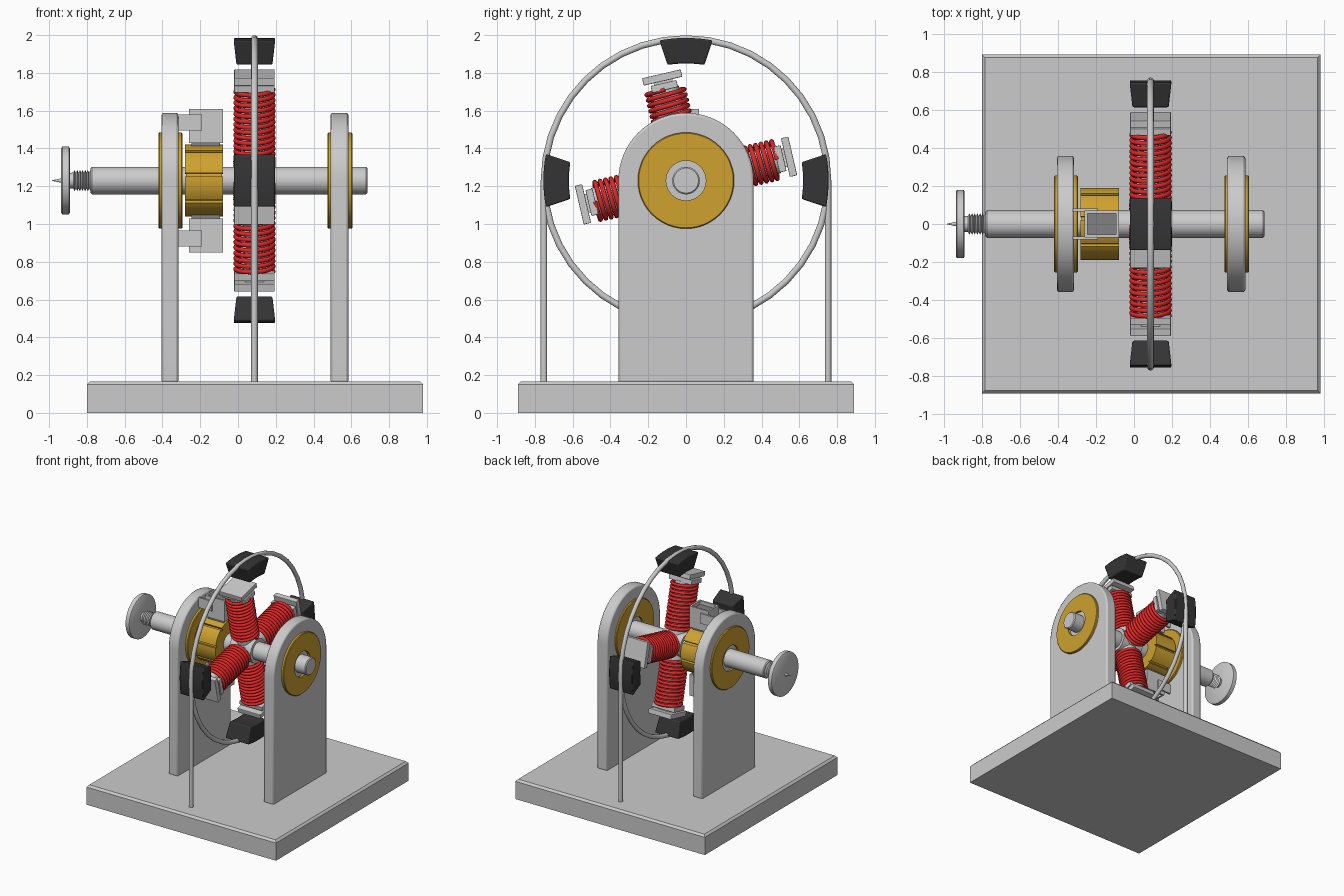
import bpy, bmesh
from math import sin, cos, pi, radians
from mathutils import Matrix, Vector

if "Cube" in bpy.data.objects:
    bpy.data.objects.remove(bpy.data.objects["Cube"])

AXLE_Z = 1.23      # height of the axle
ROTOR_X = 0.087    # plane of the coils, magnets and ring
TILT = radians(13)


def mat(name, rgb):
    m = bpy.data.materials.new(name)
    m.diffuse_color = (*rgb, 1)
    m.use_nodes = True
    m.node_tree.nodes["Principled BSDF"].inputs["Base Color"].default_value = m.diffuse_color
    return m


GOLD = mat("brass", (0.62, 0.36, 0.03))
RED = mat("red_wire", (0.8, 0.02, 0.02))
BLACK = mat("magnet_black", (0.035, 0.035, 0.035))
DARK = mat("brush_grey", (0.22, 0.22, 0.22))


def finish(name, bm, material=None, bevel=0.0, smooth=True):
    bmesh.ops.remove_doubles(bm, verts=bm.verts, dist=1e-5)
    bmesh.ops.recalc_face_normals(bm, faces=bm.faces)
    me = bpy.data.meshes.new(name)
    bm.to_mesh(me)
    bm.free()
    ob = bpy.data.objects.new(name, me)
    bpy.context.collection.objects.link(ob)
    if material:
        me.materials.append(material)
    if bevel:
        b = ob.modifiers.new("bevel", 'BEVEL')
        b.width, b.segments, b.limit_method = bevel, 2, 'ANGLE'
        b.angle_limit = radians(40)
    if smooth:
        bpy.ops.object.select_all(action='DESELECT')
        ob.select_set(True)
        bpy.context.view_layer.objects.active = ob
        bpy.ops.object.shade_smooth_by_angle(angle=radians(35))
    return ob


def box(name, lo, hi, material=None, bevel=0.0, turn=None):
    lo, hi = Vector(lo), Vector(hi)
    bm = bmesh.new()
    bmesh.ops.create_cube(bm, size=1)
    for v in bm.verts:
        v.co = Vector(((lo[i] + hi[i]) / 2 + v.co[i] * (hi[i] - lo[i]) for i in range(3)))
    if turn:
        bm.transform(turn)
    return finish(name, bm, material, bevel, smooth=False)


def lathe(name, profile, material=None, closed=False, turn=None, n=48):
    """Revolve (x, radius) points about the axle."""
    bm = bmesh.new()
    rings = [[bm.verts.new((x, r * cos(2 * pi * k / n), AXLE_Z + r * sin(2 * pi * k / n)))
              for k in range(n)] for x, r in profile]
    pairs = list(zip(rings, rings[1:])) + ([(rings[-1], rings[0])] if closed else [])
    for a, b in pairs:
        for k in range(n):
            bm.faces.new((a[k], a[(k + 1) % n], b[(k + 1) % n], b[k]))
    if not closed:
        bm.faces.new(rings[0])
        bm.faces.new(rings[-1])
    if turn:
        bm.transform(turn)
    return finish(name, bm, material)


def prism(name, back, front, material=None, bevel=0.0):
    """Join two matching outlines into a solid."""
    bm = bmesh.new()
    a = [bm.verts.new(p) for p in back]
    b = [bm.verts.new(p) for p in front]
    bm.faces.new(a)
    bm.faces.new(b)
    for i in range(len(a)):
        j = (i + 1) % len(a)
        bm.faces.new((a[i], a[j], b[j], b[i]))
    return finish(name, bm, material, bevel)


def wire(name, pts, radius, material=None, cyclic=False, res=3):
    cu = bpy.data.curves.new(name, 'CURVE')
    cu.dimensions, cu.bevel_depth, cu.bevel_resolution = '3D', radius, res
    cu.use_fill_caps = True
    sp = cu.splines.new('POLY')
    sp.points.add(len(pts) - 1)
    for p, co in zip(sp.points, pts):
        p.co = (*co, 1)
    sp.use_cyclic_u = cyclic
    ob = bpy.data.objects.new(name, cu)
    bpy.context.collection.objects.link(ob)
    if material:
        cu.materials.append(material)
    bpy.ops.object.select_all(action='DESELECT')
    ob.select_set(True)
    bpy.context.view_layer.objects.active = ob
    bpy.ops.object.convert(target='MESH')
    bpy.ops.object.shade_smooth_by_angle(angle=radians(50))


def polar(x, r, a):
    return (x, -r * sin(a), AXLE_Z + r * cos(a))


# base with chamfered top
bx0, bx1, by = -0.8, 0.98, 0.89
prism("base_lower", [(bx0, -by, 0), (bx1, -by, 0), (bx1, by, 0), (bx0, by, 0)],
      [(bx0, -by, .15), (bx1, -by, .15), (bx1, by, .15), (bx0, by, .15)])
c = 0.016
prism("base_top", [(bx0, -by, .15), (bx1, -by, .15), (bx1, by, .15), (bx0, by, .15)],
      [(bx0 + c, c - by, .167), (bx1 - c, c - by, .167), (bx1 - c, by - c, .167), (bx0 + c, by - c, .167)])

# round-topped supports and brass bearings
for side, x0, x1 in (("left", -0.405, -0.315), ("right", 0.49, 0.585)):
    arc = [(0.358 * cos(pi * k / 32), AXLE_Z + 0.358 * sin(pi * k / 32)) for k in range(33)]
    outline = [(-0.358, 0.16), (0.358, 0.16)] + arc
    prism(side + "_support", [(x0, *p) for p in outline], [(x1, *p) for p in outline], bevel=0.012)
    lathe(side + "_bearing", [(x0 - .015, .105), (x0 - .015, .25), (x0 - .01, .255),
                              (x1 + .015, .255), (x1 + .02, .25), (x1 + .02, .105)], GOLD, closed=True)

# axle, threaded end, handwheel
lathe("axle", [(-0.78, .066), (-0.773, .073), (0.678, .073), (0.685, .066)])
thread = [(-0.9, 0.04)]
for k in range(7):
    thread += [(-0.872 + k * .014, .042), (-0.865 + k * .014, .056)]
lathe("threaded_end", thread + [(-0.77, .042)], n=32)
lathe("handwheel", [(-0.936, .17), (-0.93, .18), (-0.896, .18), (-0.89, .17)])
lathe("handwheel_point", [(-0.985, .001), (-0.935, .012)], n=16)

# commutator: core and brass segments
lathe("commutator_core", [(-0.275, .17), (-0.085, .17)], GOLD)
N = 8
for s in range(N):
    mid, half = TILT + 2 * pi * s / N, pi / N - 0.05
    ang = [mid + half * (k / 4 - 1) for k in range(9)]
    outline = [(.19, a) for a in ang] + [(.16, a) for a in reversed(ang)]
    prism(f"commutator_segment_{s + 1}", [polar(-.28, *p) for p in outline],
          [polar(-.08, *p) for p in outline], GOLD)

# brush holders above and below the commutator
for side, flip in (("upper", 1), ("lower", -1)):
    M = Matrix.Translation((0, 0, AXLE_Z)) @ Matrix.Diagonal((1, 1, flip, 1))
    for i, y in enumerate((-.07, .055)):
        box(f"{side}_brush_wall_{i + 1}", (-.26, y, .2), (-.08, y + .015, .38), turn=M)
        y2 = y - .012 if i == 0 else y + .012
        box(f"{side}_brush_arm_{i + 1}", (-.32, y2, .265), (-.19, y2 + .015, .35), turn=M)
    box(side + "_brush_back_wall", (-.26, -.06, .2), (-.245, .06, .38), turn=M)
    box(side + "_brush_front_wall", (-.095, -.06, .2), (-.08, .06, .38), turn=M)
    box(side + "_brush", (-.245, -.055, .175), (-.095, .055, .35), DARK, turn=M)

# rotor hub, four cores with poles and windings
lathe("rotor_hub", [(ROTOR_X - .1, .1), (ROTOR_X + .1, .1)])
to_x = Matrix.Translation((0, 0, -AXLE_Z))
for q in range(4):
    R = (Matrix.Translation((ROTOR_X, 0, AXLE_Z)) @ Matrix.Rotation(TILT + q * pi / 2, 4, 'X'))
    up = R @ Matrix.Rotation(-pi / 2, 4, 'Y') @ to_x
    lathe(f"coil_core_{q + 1}", [(.05, .075), (.5, .075)], turn=up, n=24)
    box(f"pole_neck_{q + 1}", (-.107, -.07, .492), (.107, .07, .53), turn=R, bevel=.004)
    box(f"pole_stem_{q + 1}", (-.05, -.05, .5), (.05, .05, .55), turn=R)
    box(f"pole_plate_{q + 1}", (-.107, -.105, .54), (.107, .105, .58), turn=R, bevel=.004)
    turns, seg = 13, 24
    helix = [R @ Vector((.1 * cos(2 * pi * k / seg), .1 * sin(2 * pi * k / seg),
                         .115 + .38 * k / (turns * seg))) for k in range(turns * seg + 1)]
    wire(f"winding_{q + 1}", helix, .0125, RED, res=2)

# four tapered arc magnets
for q in range(4):
    a0 = q * pi / 2
    t = [k / 4 - 1 for k in range(9)]
    outer = [(.755, a0 + .187 * k, .11) for k in t]
    inner = [(.62, a0 + .158 * k, .095) for k in reversed(t)]
    prism(f"magnet_{q + 1}", [polar(ROTOR_X - w, r, a) for r, a, w in outer + inner],
          [polar(ROTOR_X + w, r, a) for r, a, w in outer + inner], BLACK, bevel=.008)

# magnet ring and its two posts
wire("magnet_ring", [polar(ROTOR_X, .752, 2 * pi * k / 40) for k in range(40)], .018, cyclic=True)
for side, y in (("front", -.752), ("back", .752)):
    wire(side + "_ring_post", [(ROTOR_X, y, .15), (ROTOR_X, y, AXLE_Z)], .018)
